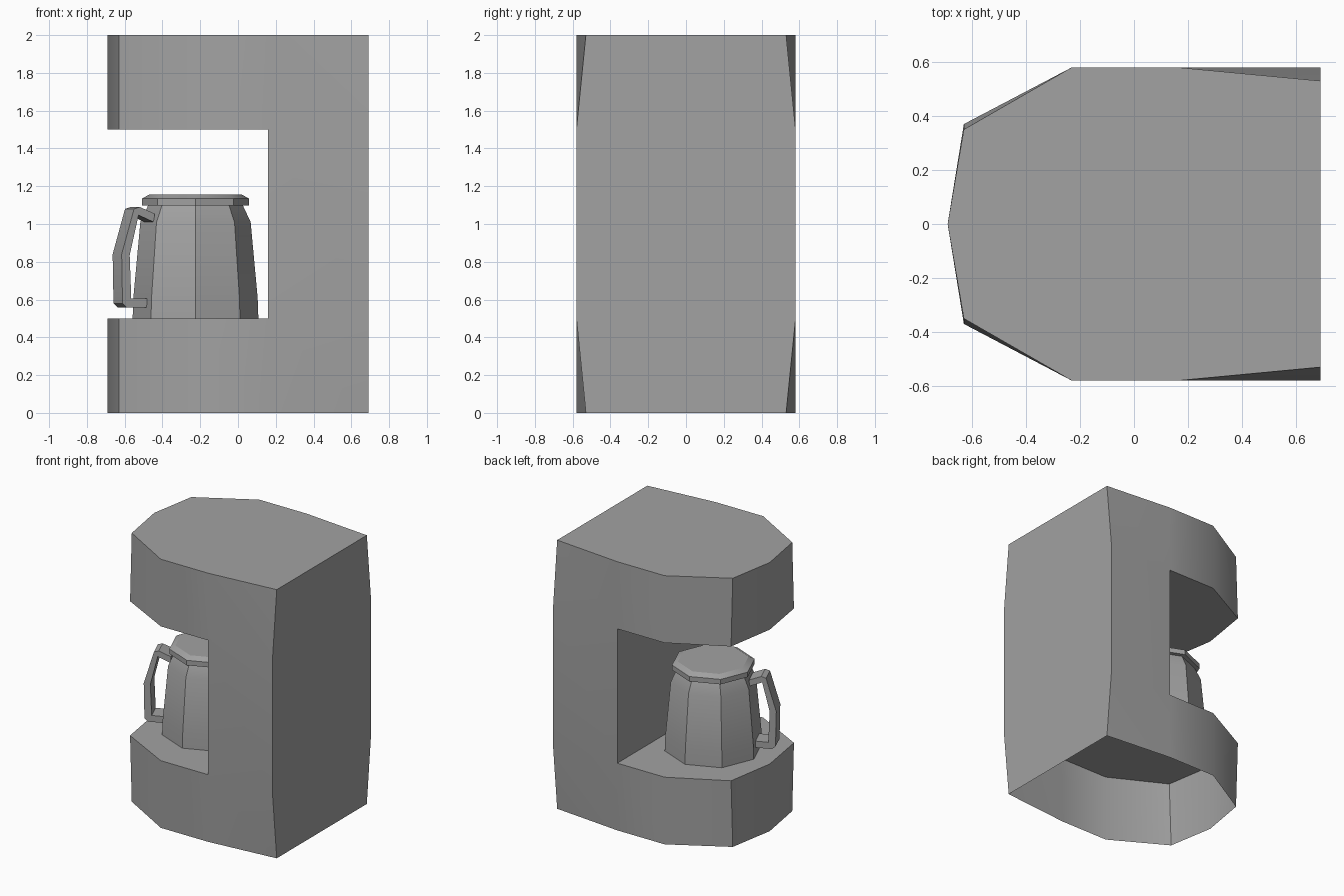
import bpy, bmesh, math
from mathutils import Matrix, Vector

cube = bpy.data.objects.get("Cube")
if cube:
    bpy.data.objects.remove(cube, do_unlink=True)

grey = bpy.data.materials.new("plain_grey")
grey.use_nodes = True
colour = (0.36, 0.36, 0.36, 1)
grey.diffuse_color = colour
grey.node_tree.nodes["Principled BSDF"].inputs["Base Color"].default_value = colour

JUG_X = -0.225


def finish(name, bm):
    """Turn a bmesh into a smooth object with sharp corners."""
    bmesh.ops.recalc_face_normals(bm, faces=bm.faces)
    mesh = bpy.data.meshes.new(name)
    bm.to_mesh(mesh)
    bm.free()
    mesh.materials.append(grey)
    obj = bpy.data.objects.new(name, mesh)
    bpy.context.collection.objects.link(obj)
    bpy.ops.object.select_all(action='DESELECT')
    obj.select_set(True)
    bpy.context.view_layer.objects.active = obj
    bpy.ops.object.shade_smooth_by_angle(angle=math.radians(30))
    return obj


def octagon_lathe(name, profile):
    """Stack octagonal rings of (radius, height) and cap both ends."""
    bm = bmesh.new()
    rings = []
    for r, z in profile:
        rings.append([bm.verts.new((JUG_X + r * math.cos(i * math.pi / 4),
                                    r * math.sin(i * math.pi / 4), z))
                      for i in range(8)])
    for low, high in zip(rings, rings[1:]):
        for i in range(8):
            j = (i + 1) % 8
            bm.faces.new((low[i], low[j], high[j], high[i]))
    bm.faces.new(rings[0])
    bm.faces.new(rings[-1])
    return finish(name, bm)


# Machine body: open-bottomed shell with a notch for the jug
bm = bmesh.new()
levels = []
for z, back, front in ((0, 0.53, 0.35), (0.5, 0.58, 0.37),
                       (1.5, 0.58, 0.37), (2, 0.53, 0.35)):
    half = [(0.69, back), (0.16, 0.58), (-0.23, 0.58), (-0.63, front)]
    outline = [(x, -y) for x, y in half] + [(-0.69, 0)] + half[::-1]
    levels.append([bm.verts.new((x, y, z)) for x, y in outline])
for k, (low, high) in enumerate(zip(levels, levels[1:])):
    for i in range(9):
        if k == 1 and 0 < i < 7:
            continue
        j = (i + 1) % 9
        bm.faces.new((low[i], low[j], high[j], high[i]))
floor, ceiling = levels[1], levels[2]
bm.faces.new((floor[1], floor[7], ceiling[7], ceiling[1]))
bm.faces.new(floor[1:8])
bm.faces.new(ceiling[1:8])
bm.faces.new(levels[3])
finish("machine_body", bm)

# Jug and its lid
octagon_lathe("jug", [(0.333, 0.5), (0.329, 0.61), (0.292, 1.01), (0.25, 1.1)])
octagon_lathe("jug_lid", [(0.283, 1.098), (0.283, 1.135), (0.242, 1.157)])

# Jug handle: a bent strap, extruded across and turned to a jug facet
strap = [(0.26, 1.055), (0.345, 1.09), (0.378, 1.08), (0.449, 0.84),
         (0.444, 0.58), (0.42, 0.557), (0.30, 0.557), (0.30, 0.605),
         (0.394, 0.605), (0.403, 0.835), (0.352, 1.047), (0.265, 1.01)]
bm = bmesh.new()
width = 0.125
side = bm.faces.new([bm.verts.new((r, -width / 2, z)) for r, z in strap])
extruded = bmesh.ops.extrude_face_region(bm, geom=[side], use_keep_orig=True)
moved = [v for v in extruded["geom"] if isinstance(v, bmesh.types.BMVert)]
bmesh.ops.translate(bm, verts=moved, vec=Vector((0, width, 0)))
bm.transform(Matrix.Translation((JUG_X, 0, 0))
             @ Matrix.Rotation(math.radians(202.5), 4, 'Z'))
finish("jug_handle", bm)
